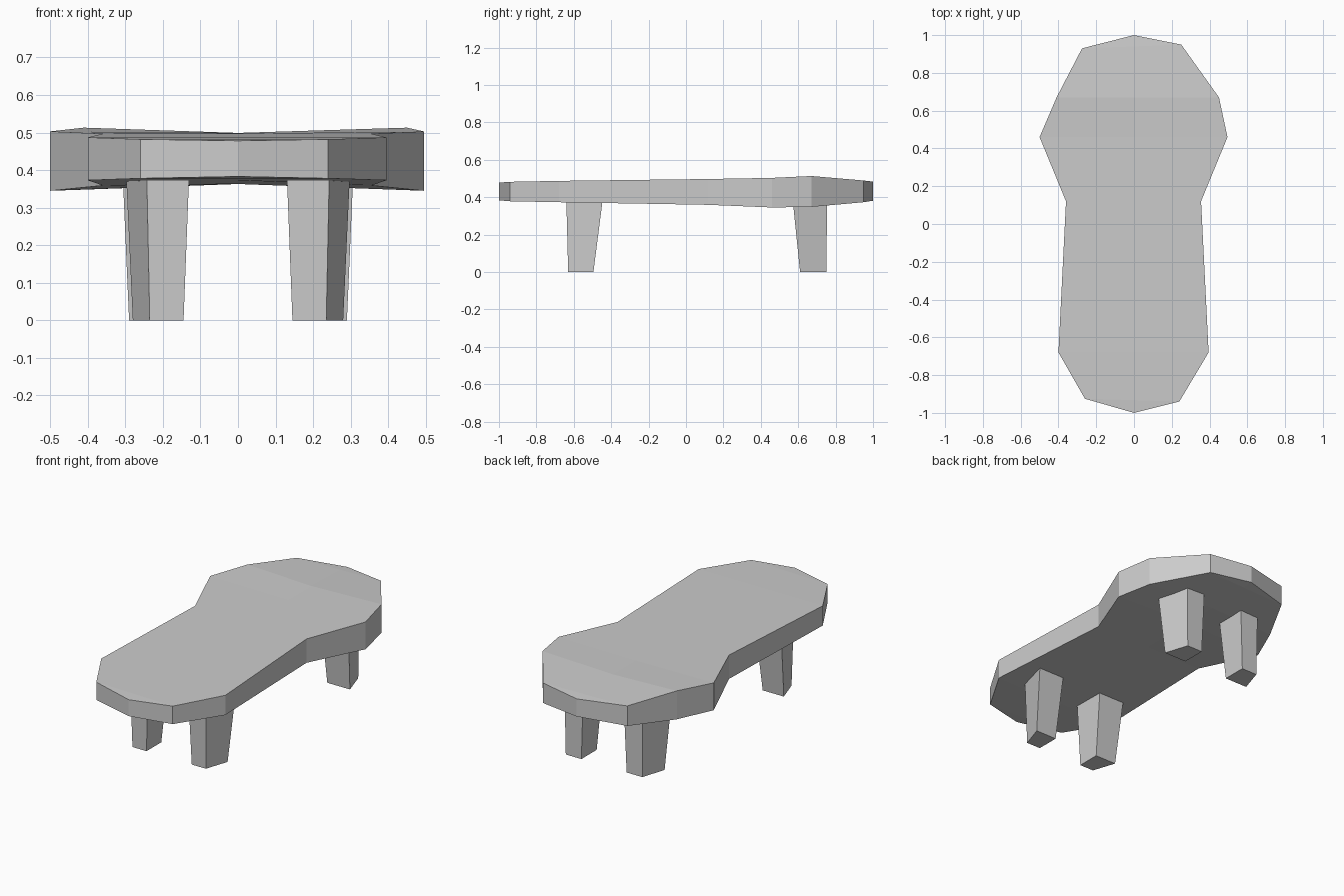
import bpy
import bmesh

if "Cube" in bpy.data.objects:
    bpy.data.objects.remove(bpy.data.objects["Cube"])


def make_object(name, bm):
    bmesh.ops.recalc_face_normals(bm, faces=bm.faces[:])
    mesh = bpy.data.meshes.new(name)
    bm.to_mesh(mesh)
    bm.free()
    obj = bpy.data.objects.new(name, mesh)
    bpy.context.collection.objects.link(obj)
    return obj


# Tabletop stations: left (x, y), right (x, y), top z, bottom z
STATIONS = [
    ((-0.26, -0.925), (0.24, -0.94), 0.482, 0.378),
    ((-0.40, -0.68), (0.395, -0.68), 0.487, 0.373),
    ((-0.36, 0.12), (0.355, 0.12), 0.497, 0.359),
    ((-0.50, 0.46), (0.495, 0.46), 0.503, 0.345),
    ((-0.41, 0.67), (0.45, 0.67), 0.513, 0.348),
    ((-0.275, 0.93), (0.25, 0.95), 0.489, 0.373),
]
FRONT_TIP = (0, -1, 0.478, 0.383)
BACK_TIP = (0, 1, 0.483, 0.381)


def build_top():
    bm = bmesh.new()
    layers = []
    for k in (0, 1):
        tips = [bm.verts.new((t[0], t[1], t[2 + k])) for t in (FRONT_TIP, BACK_TIP)]
        rows = []
        for l, r, *zs in STATIONS:
            z = zs[k]
            # the middle is slightly dished above and arched below
            zm = min(z, 0.499) if k == 0 else max(z, 0.363)
            mid = (0, (l[1] + r[1]) / 2, zm)
            rows.append([bm.verts.new(p) for p in ((*l, z), mid, (*r, z))])
        for a, b in zip(rows, rows[1:]):
            for i in (0, 1):
                bm.faces.new((a[i], a[i + 1], b[i + 1], b[i]))
        for tip, row in ((tips[0], rows[0]), (tips[1], rows[-1])):
            for i in (0, 1):
                bm.faces.new((tip, row[i], row[i + 1]))
        # perimeter loop
        layers.append([tips[0]] + [r[2] for r in rows] + [tips[1]]
                      + [r[0] for r in reversed(rows)])
    top, bottom = layers
    n = len(top)
    for i in range(n):
        j = (i + 1) % n
        bm.faces.new((top[i], top[j], bottom[j], bottom[i]))
    return make_object("tabletop", bm)


def build_leg(name, foot, head, side):
    bm = bmesh.new()
    lo = [bm.verts.new((side * x, y, 0)) for x, y in foot]
    hi = [bm.verts.new((side * x, y, 0.39)) for x, y in head]
    bm.faces.new(lo)
    bm.faces.new(hi)
    for i in range(4):
        j = (i + 1) % 4
        bm.faces.new((lo[i], lo[j], hi[j], hi[i]))
    return make_object(name, bm)


build_top()

# Tapered legs with a trapezoid section, mirrored left and right
LEGS = {
    "front_leg": ([(0.145, -0.63), (0.235, -0.63), (0.28, -0.495), (0.145, -0.495)],
                  [(0.13, -0.64), (0.243, -0.64), (0.298, -0.445), (0.13, -0.445)]),
    "back_leg": ([(0.145, 0.61), (0.29, 0.61), (0.245, 0.75), (0.145, 0.75)],
                 [(0.13, 0.57), (0.307, 0.57), (0.25, 0.755), (0.13, 0.755)]),
}
for name, (foot, head) in LEGS.items():
    for side, tag in ((-1, "left"), (1, "right")):
        build_leg(f"{tag}_{name}", foot, head, side)
